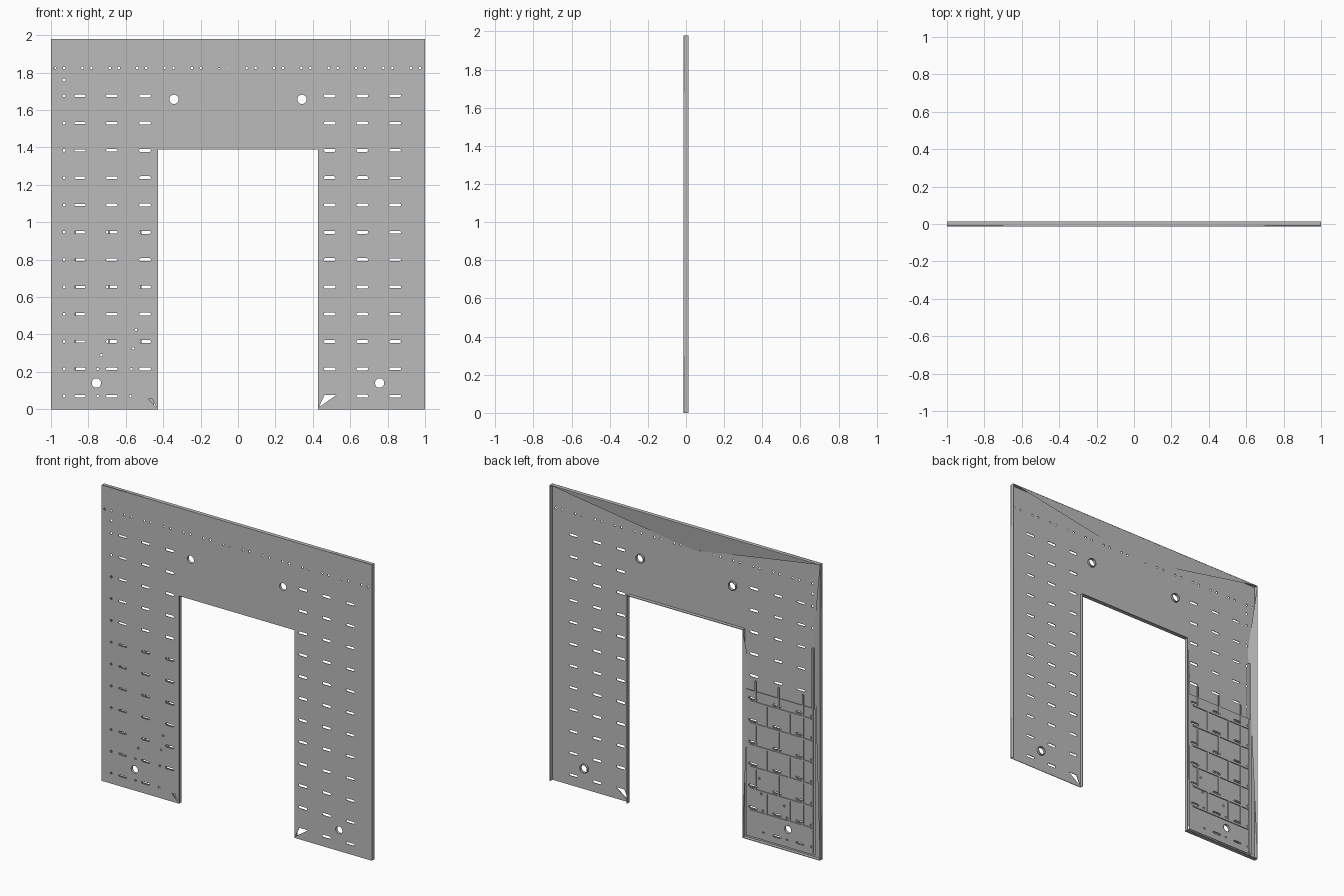
import bpy
import bmesh
import math

cube = bpy.data.objects.get("Cube")
if cube:
    bpy.data.objects.remove(cube, do_unlink=True)

HALF = 0.0133      # half of the tray depth
SHEET = 0.004      # sheet metal thickness
TOP, OPEN_TOP, OPEN_X = 1.98, 1.39, 0.427

grey = bpy.data.materials.new("panel grey")
grey.use_nodes = True
colour = (0.5, 0.5, 0.5, 1)
grey.diffuse_color = colour
grey.node_tree.nodes["Principled BSDF"].inputs["Base Color"].default_value = colour


def add_object(name, mesh):
    obj = bpy.data.objects.new(name, mesh)
    bpy.context.collection.objects.link(obj)
    mesh.materials.clear()
    mesh.materials.append(grey)
    return obj


def plate(name, loops, y_front, y_back):
    """Flat plate in the x-z plane; the first loop is the outline, the rest are holes."""
    curve = bpy.data.curves.new(name, "CURVE")
    curve.dimensions = "2D"
    curve.fill_mode = "BOTH"
    curve.extrude = (y_back - y_front) / 2
    for loop in loops:
        spline = curve.splines.new("POLY")
        spline.points.add(len(loop) - 1)
        for point, (x, z) in zip(spline.points, loop):
            point.co = (x, z, 0, 1)
        spline.use_cyclic_u = True
    helper = bpy.data.objects.new("outline_helper", curve)
    bpy.context.collection.objects.link(helper)
    graph = bpy.context.evaluated_depsgraph_get()
    mesh = bpy.data.meshes.new_from_object(helper.evaluated_get(graph))
    bpy.data.objects.remove(helper, do_unlink=True)
    for v in mesh.vertices:
        x, z, depth = v.co
        v.co = (x, (y_front + y_back) / 2 - depth, z)
    mesh.name = name
    return add_object(name, mesh)


def boxes(name, spans):
    """One mesh of boxes given as (x0, x1, y0, y1, z0, z1)."""
    bm = bmesh.new()
    for x0, x1, y0, y1, z0, z1 in spans:
        made = bmesh.ops.create_cube(bm, size=1)["verts"]
        for v in made:
            v.co = (x1 if v.co.x > 0 else x0, y1 if v.co.y > 0 else y0,
                    z1 if v.co.z > 0 else z0)
    mesh = bpy.data.meshes.new(name)
    bm.to_mesh(mesh)
    bm.free()
    return add_object(name, mesh)


def circle(x, z, r, n=10):
    return [(x + r * math.cos(math.tau * i / n), z + r * math.sin(math.tau * i / n))
            for i in range(n)]


def slot(x, z, half, r):
    """Rounded horizontal slot."""
    angles = [math.pi * i / 4 for i in range(5)]
    right = [(x + half - r + r * math.sin(a), z - r * math.cos(a)) for a in angles]
    left = [(x - half + r - r * math.sin(a), z + r * math.cos(a)) for a in angles]
    return right + left


# Hole layout
rows = [0.07 + 0.146 * i for i in range(12)]
right_holes, other_holes = [], []
for i, z in enumerate(rows):
    right_holes.append(circle(-0.93, z, 0.008))
    right_holes.append(slot(-0.845, z, 0.03, 0.006))
    right_holes.append(slot(-0.675, z, 0.031, 0.007))
    if i:
        right_holes.append(slot(-0.497, z, 0.032, 0.008))
        other_holes.append(slot(0.49, z, 0.032, 0.008))
    other_holes.append(slot(0.665, z, 0.032, 0.008))
    other_holes.append(slot(0.84, z, 0.032, 0.007))
for i in range(14):
    for x in (-0.978, -0.93):
        other_holes.append(circle(x + 0.1463 * i, 1.825, 0.007))
other_holes.append(circle(-0.93, 1.76, 0.009))
for x, z in ((-0.545, 0.425), (-0.56, 0.325), (-0.73, 0.29), (-0.57, 0.215),
             (-0.75, 0.215), (-0.575, 0.07), (-0.75, 0.07)):
    right_holes.append(circle(x, z, 0.007))
mounts = [(s * x, z) for s in (-1, 1) for x, z in ((0.342, 1.657), (0.757, 0.14))]
mount_holes = [circle(x, z, 0.025, 20) for x, z in mounts]
corner_cut = [(0.432, 0.01), (0.527, 0.077), (0.463, 0.077)]
corner_sliver = [(-0.437, 0.01), (-0.458, 0.055), (-0.48, 0.055)]

# Front sheet with doorway
outline = [(-1, 0), (-OPEN_X, 0), (-OPEN_X, OPEN_TOP), (OPEN_X, OPEN_TOP),
           (OPEN_X, 0), (1, 0), (1, TOP), (-1, TOP)]
plate("front_sheet", [outline, corner_cut, corner_sliver] + right_holes + other_holes + mount_holes,
      -HALF, -HALF + SHEET)

# Folded edge flanges
T = SHEET
boxes("edge_flanges", [
    (-1, -1 + T, -HALF, HALF, 0, TOP),
    (1 - T, 1, -HALF, HALF, 0, TOP),
    (-1, 1, -HALF, HALF, TOP - T, TOP),
    (-OPEN_X - T, -OPEN_X, -HALF, HALF, 0, OPEN_TOP),
    (OPEN_X, OPEN_X + T, -HALF, HALF, 0, OPEN_TOP),
    (-OPEN_X - T, OPEN_X + T, -HALF, HALF, OPEN_TOP, OPEN_TOP + T),
    (-1, -OPEN_X, -HALF, HALF, 0, T)])

# Backing layer behind the right leg
low_holes = [h for h in right_holes if max(z for _, z in h) < 1.0]
backing = [(-0.93 - 0.03, 0.02), (-0.45, 0.02), (-0.45, 1.0), (-0.96, 1.0)]
plate("right_leg_backing", [backing, circle(-0.757, 0.14, 0.025, 20)] + low_holes, 0.0, 0.003)

# Lattice of ribs on the backing
W, R0, R1 = 0.005, 0.002, 0.009
ribs = [(-0.93, -0.48, R0, R1, z - 0.02 - W, z - 0.02 + W) for z in rows[1:7]]
for i, z in enumerate(rows[1:7]):
    for x in ((-0.87, -0.69, -0.52) if i % 2 else (-0.87, -0.77, -0.6)):
        ribs.append((x - W, x + W, R0, R1, z - 0.02, z + 0.126))
ribs.append((-0.945, -0.935, -HALF + T, R1, 0.03, 1.4))
boxes("right_leg_ribs", ribs)


# Sloping gussets from the flange rims down to the sheet
def gusset(name, a, b, tip):
    bm = bmesh.new()
    corners = [bm.verts.new((x, y, z)) for (x, z), y in
               ((a, HALF), (b, HALF), (tip, -HALF + T))]
    face = bm.faces.new(corners)
    face.normal_update()
    if face.normal.y < 0:
        face.normal_flip()
    mesh = bpy.data.meshes.new(name)
    bm.to_mesh(mesh)
    bm.free()
    add_object(name, mesh)


gusset("top_gusset", (-1, TOP), (1, TOP), (-0.05, 1.815))
gusset("right_gusset", (-1, 0), (-1, TOP), (-0.94, 1.5))
gusset("doorway_gusset", (-OPEN_X, 0), (-OPEN_X, OPEN_TOP), (-0.465, 1.15))

# Collars behind the mounting holes
for i, (x, z) in enumerate(mounts):
    ring = plate("mount_collar_%d" % (i + 1),
                 [circle(x, z, 0.03, 20), circle(x, z, 0.025, 20)], -HALF + T, 0.004)
